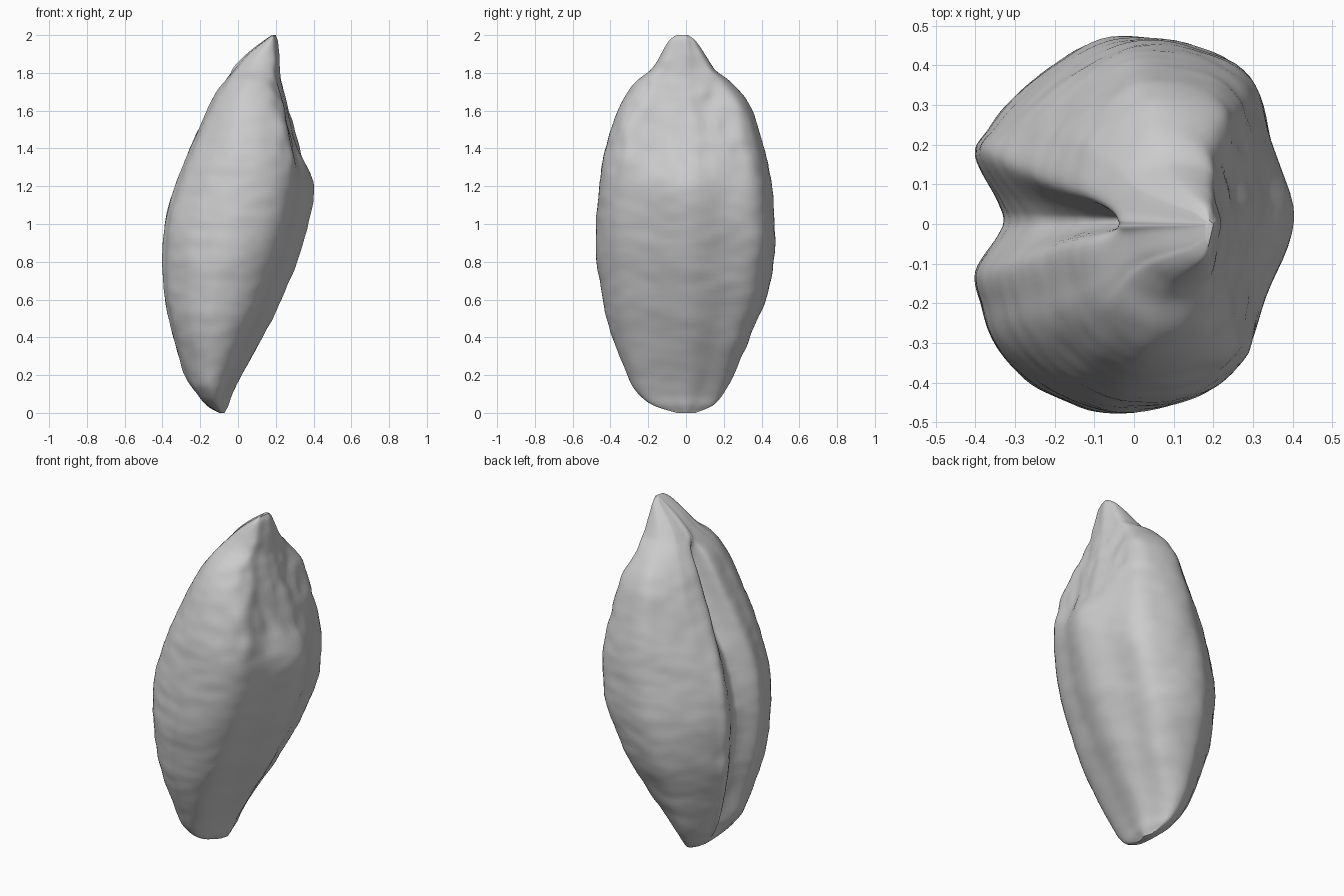
import bpy
import bmesh
import math
from mathutils import Vector, noise

cube = bpy.data.objects.get("Cube")
if cube:
    bpy.data.objects.remove(cube, do_unlink=True)

# Rings: height, outline (left x, right x), half widths (front, back), crease place
RINGS = [
    (0, -.1, -.07, .05, .05, .6),
    (.04, -.17, -.05, .17, .14, .7),
    (.1, -.22, -.03, .25, .19, .75),
    (.2, -.28, .02, .31, .25, .78),
    (.4, -.34, .13, .39, .335, .78),
    (.6, -.385, .23, .44, .42, .79),
    (.8, -.4, .31, .47, .46, .8),
    (1, -.385, .37, .475, .465, .81),
    (1.2, -.335, .4, .46, .45, .82),
    (1.4, -.25, .325, .425, .41, .9),
    (1.6, -.16, .265, .36, .35, .92),
    (1.74, -.085, .235, .28, .25, .86),
    (1.82, -.03, .225, .185, .155, .86),
    (1.9, .045, .22, .13, .1, .84),
    (1.97, .135, .21, .09, .05, .78),
    (2, .18, .2, .05, .01, .6),
]
RING_STEPS, SIDE_STEPS = 9, 6


def spline(a, b, c, d, t):
    """Catmull-Rom blend of four vectors."""
    return 0.5 * (2 * b + (c - a) * t + (2 * a - 5 * b + 4 * c - d) * t * t
                  + (3 * b - a - 3 * c + d) * t ** 3)


def smooth_path(points, steps, closed):
    n = len(points)
    pick = (lambda i: points[i % n]) if closed else (lambda i: points[max(0, min(n - 1, i))])
    path = [spline(*(pick(i + k) for k in (-1, 0, 1, 2)), s / steps)
            for i in range(n if closed else n - 1) for s in range(steps)]
    return path if closed else path + [points[-1]]


def fade(a, b, z):
    t = max(0, min(1, (z - a) / (b - a)))
    return t * t * (3 - 2 * t)


def section(z, left, right, front, back, crease):
    """Kidney-shaped outline with a furrow at -x and a blunt keel at +x."""
    width = right - left
    furrow = fade(0, .25, z) * (1 - fade(1.66, 1.83, z))
    depth = furrow * (.07 + .04 * fade(.8, 1.5, z)) / width
    lip = .04 * (1 - furrow)
    close = 1 - .4 * fade(1, 1.7, z)   # the furrow narrows upward
    # The front lobe is fuller beside the furrow, the back one beside the keel
    front_lobe = [(depth * .8, .08 * close), (lip, .27 * close), (lip + .02, .45), (lip + .05, .6),
                  (.12, .74), (.25, .9), (.43, 1), (.43 + .55 * (crease - .43), .96),
                  (crease, .78), ((crease + 1) / 2, .42)]
    corner = crease + .09 * fade(.1, .4, z) * (1 - fade(.9, 1.4, z))
    back_lobe = [(depth * .8, .1 * close), (lip, .36 * close), (lip + .05, .51), (.14, .68),
                 (.28, .87), (.45, 1), (.45 + .55 * (corner - .45), .97),
                 (corner, .8), ((corner + 1) / 2, .45)]
    loop = [(depth, 0)] + back_lobe + [(1, 0)] + [(t, -v) for t, v in reversed(front_lobe)]
    points = []
    for t, v in loop:
        y = v * (back if v > 0 else front) + .01 * furrow * (1 - abs(v))
        points.append(Vector((left + t * width, y, z)))
    return smooth_path(points, SIDE_STEPS, True)


def weathered(p):
    """Small lumps, fine wrinkles and a crumpled upper face."""
    out = p - Vector((.12 * (p.z - 1), 0, p.z))
    size = out.length
    lump = noise.noise(p * 5) * .007 + noise.noise(Vector((p.x * 9, p.y * 9, p.z * 18))) * .004
    crumple = fade(.1, .25, p.x) * fade(1.2, 1.4, p.z) * (1 - fade(1.8, 1.95, p.z))
    lump += crumple * noise.noise(Vector((p.x * 8, p.y * 14, p.z * 7))) * .018
    return p + out.normalized() * lump * min(1, size / .2)


# Seed body lofted through the rings
bm = bmesh.new()
rings = []
for row in smooth_path([Vector(r) for r in RINGS], RING_STEPS, False):
    rings.append([bm.verts.new(weathered(p)) for p in section(*row)])
for low, high in zip(rings, rings[1:]):
    n = len(low)
    for i in range(n):
        j = (i + 1) % n
        bm.faces.new((low[i], low[j], high[j], high[i]))
for ring in (rings[0], rings[-1]):
    centre = bm.verts.new(sum((v.co for v in ring), Vector()) / len(ring))
    for i, v in enumerate(ring):
        bm.faces.new((v, ring[(i + 1) % len(ring)], centre))
bmesh.ops.recalc_face_normals(bm, faces=bm.faces)

mesh = bpy.data.meshes.new("seed_body")
bm.to_mesh(mesh)
bm.free()
seed = bpy.data.objects.new("seed_body", mesh)
bpy.context.collection.objects.link(seed)

# Plain grey husk
grey = bpy.data.materials.new("husk_grey")
grey.use_nodes = True
colour = (.6, .6, .6, 1)
grey.diffuse_color = colour
grey.node_tree.nodes["Principled BSDF"].inputs["Base Color"].default_value = colour
mesh.materials.append(grey)

bpy.context.view_layer.objects.active = seed
seed.select_set(True)
bpy.ops.object.shade_smooth_by_angle(angle=math.radians(50))
